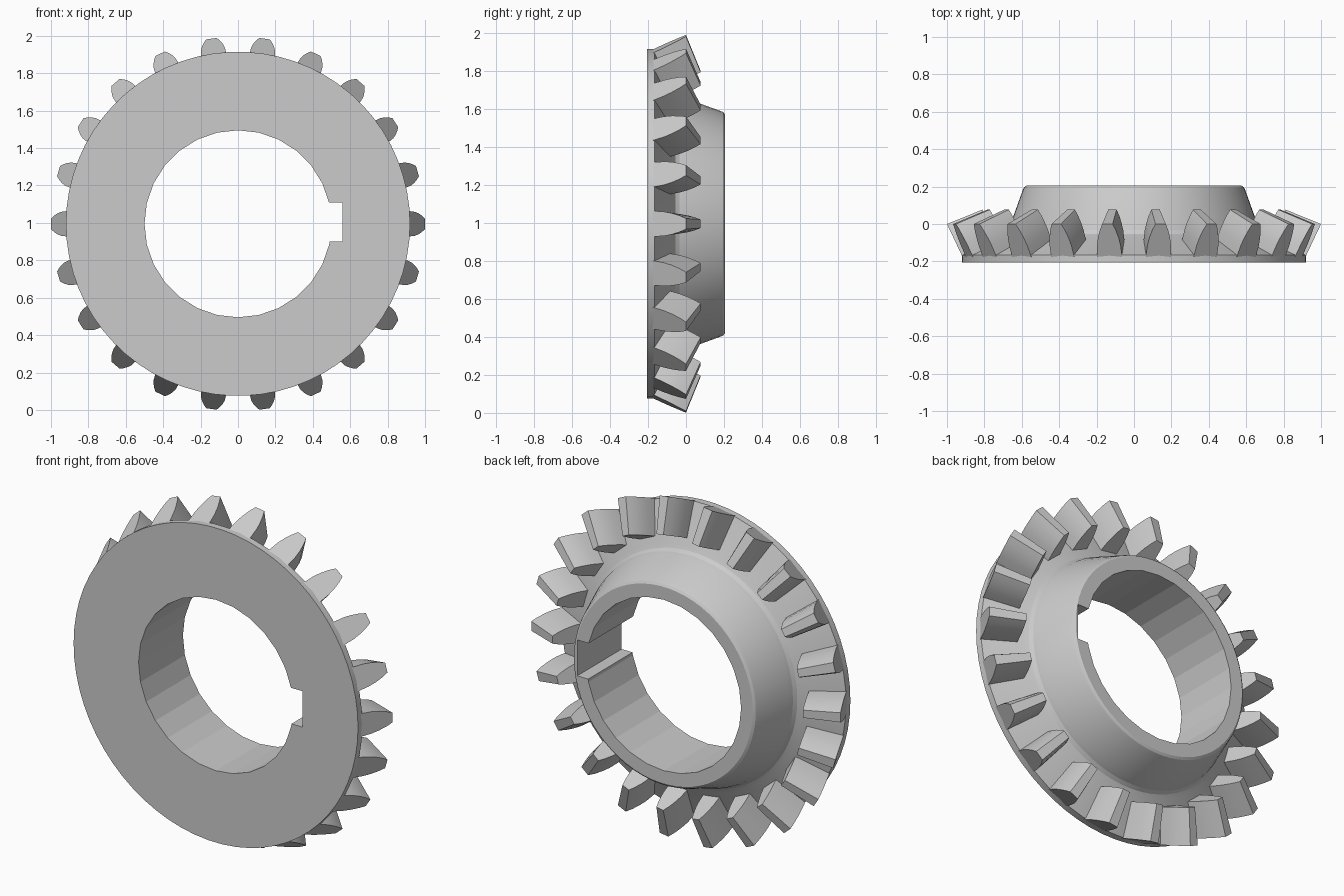
import bpy, bmesh, math
from mathutils import Vector

if "Cube" in bpy.data.objects:
    bpy.data.objects.remove(bpy.data.objects["Cube"])

CZ = 0.995      # height of the gear axis (runs along y)
TEETH = 22


def make_object(name, bm):
    bmesh.ops.recalc_face_normals(bm, faces=bm.faces[:])
    me = bpy.data.meshes.new(name)
    bm.to_mesh(me)
    bm.free()
    ob = bpy.data.objects.new(name, me)
    bpy.context.collection.objects.link(ob)
    return ob


def lathe(name, profile, segs):
    """Closed solid turned around the y axis from (radius, y) points."""
    bm = bmesh.new()
    rings = []
    for r, y in profile:
        rings.append([bm.verts.new((r * math.cos(2 * math.pi * i / segs), y,
                                    CZ + r * math.sin(2 * math.pi * i / segs)))
                      for i in range(segs)])
    for a, b in zip(rings, rings[1:]):
        for i in range(segs):
            j = (i + 1) % segs
            bm.faces.new((a[i], a[j], b[j], b[i]))
    bm.faces.new(rings[0])
    bm.faces.new(rings[-1])
    return make_object(name, bm)


# Gear body: rim disc, sloping root cone, filleted tapered hub
body = lathe("gear_body", [
    (0.92, -0.205), (0.92, -0.165), (0.705, -0.067), (0.682, -0.054),
    (0.669, -0.033), (0.662, -0.005), (0.594, 0.183), (0.588, 0.196),
    (0.575, 0.205)], 66)

# Cutters: bore and keyway
bore = lathe("bore_cutter", [(0.5, -0.5), (0.5, 0.5)], 28)
bm = bmesh.new()
bmesh.ops.create_cube(bm, size=1)
for v in bm.verts:
    v.co = Vector((0.41 + v.co.x * 0.30, v.co.y, CZ + 0.01 + v.co.z * 0.21))
keyway = make_object("keyway_cutter", bm)

bpy.context.view_layer.objects.active = body
for cutter in (bore, keyway):
    mod = body.modifiers.new("cut", 'BOOLEAN')
    mod.operation = 'DIFFERENCE'
    mod.solver = 'EXACT'
    mod.object = cutter
    bpy.ops.object.modifier_apply(modifier=mod.name)
for cutter in (bore, keyway):
    bpy.data.objects.remove(cutter)

# Teeth: curved flank section at the outer end, smaller one at the inner end
flank = [(-0.08, 0.068), (0.0, 0.067), (0.3, 0.064), (0.55, 0.056),
         (0.8, 0.043), (1.0, 0.028)]            # (height fraction, half width)
ends = [((0.922, -0.165), (1.0, 0.0), 1.0),     # root, tip, width scale
        ((0.739, -0.080), (0.81, 0.077), 0.8)]
bm = bmesh.new()
for k in range(TEETH):
    a = 2 * math.pi * k / TEETH
    radial = Vector((math.cos(a), 0, math.sin(a)))
    side = Vector((-math.sin(a), 0, math.cos(a)))
    loops = []
    for root, tip, s in ends:
        outline = [(h, w) for h, w in flank] + [(h, -w) for h, w in reversed(flank)]
        loop = []
        for h, w in outline:
            r = root[0] + (tip[0] - root[0]) * h
            y = root[1] + (tip[1] - root[1]) * h
            p = radial * r + side * (w * s)
            loop.append(bm.verts.new((p.x, y, p.z + CZ)))
        loops.append(loop)
    n = len(loops[0])
    for i in range(n):
        j = (i + 1) % n
        bm.faces.new((loops[0][i], loops[0][j], loops[1][j], loops[1][i]))
    bm.faces.new(loops[0])
    bm.faces.new(loops[1])
teeth = make_object("gear_teeth", bm)

# Smooth curved surfaces, keep edges and bore facets crisp
for ob, angle in ((body, 12), (teeth, 20)):
    bpy.ops.object.select_all(action='DESELECT')
    ob.select_set(True)
    bpy.context.view_layer.objects.active = ob
    bpy.ops.object.shade_smooth_by_angle(angle=math.radians(angle))
